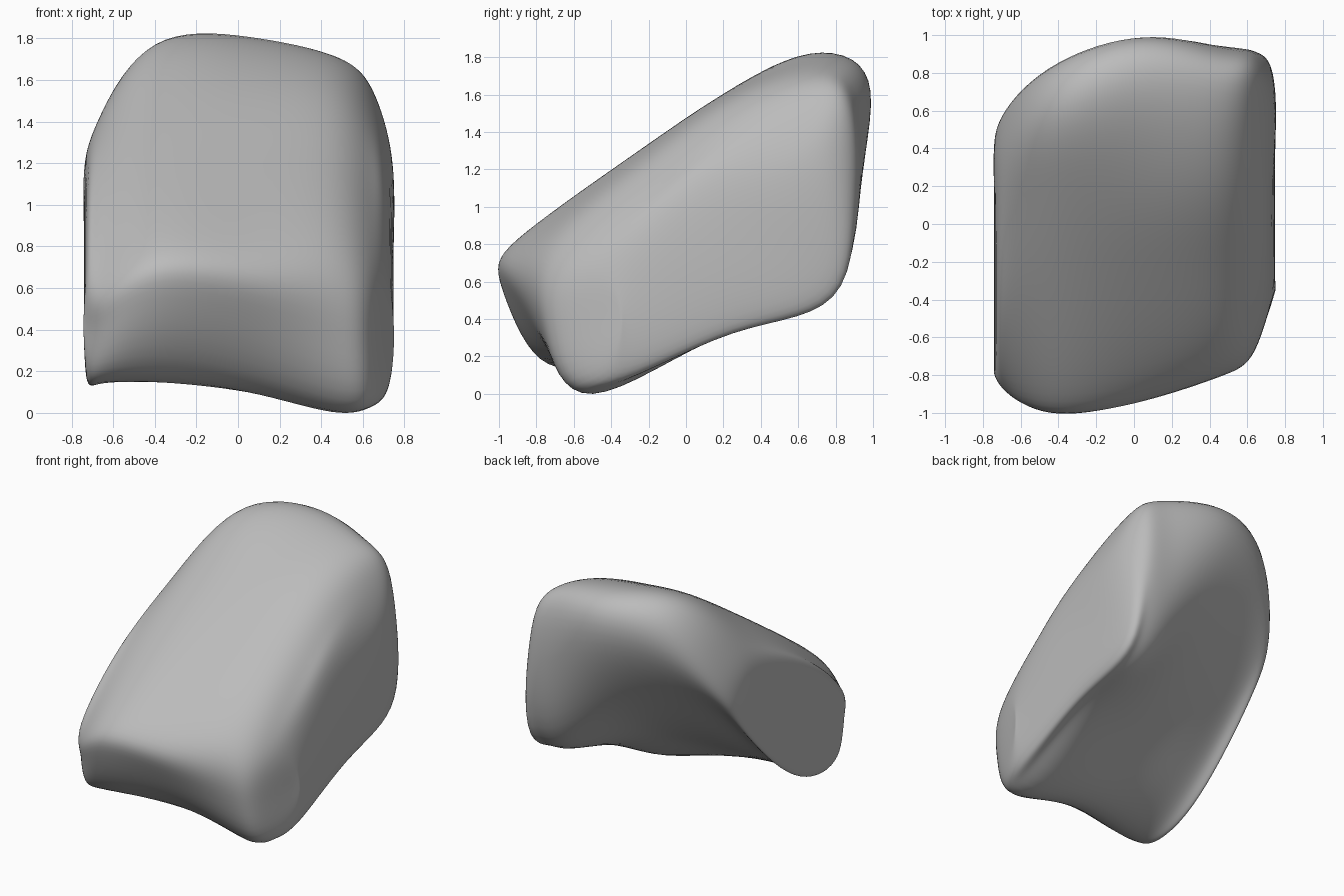
import bpy
from mathutils import Vector

default_cube = bpy.data.objects.get("Cube")
if default_cube:
    bpy.data.objects.remove(default_cube, do_unlink=True)


def make_material(name, colour):
    material = bpy.data.materials.new(name)
    material.use_nodes = True
    material.diffuse_color = colour
    material.node_tree.nodes["Principled BSDF"].inputs["Base Color"].default_value = colour
    return material


def loft(name, sections):
    """Join closed side profiles along x and close both ends with strips."""
    count = len(sections[0][1])
    points = [Vector((x, y, z)) for x, profile in sections for y, z in profile]
    faces = []
    for ring in range(len(sections) - 1):
        start, following = ring * count, (ring + 1) * count
        for i in range(count):
            j = (i + 1) % count
            faces.append((start + i, start + j, following + j, following + i))
    # End caps run as strips between the top edge and the bottom edge
    last = (len(sections) - 1) * count
    for start, flip in ((0, True), (last, False)):
        for i in range(count // 2):
            strip = [i, i + 1, count - i - 1, (count - i) % count]
            strip = list(dict.fromkeys(strip))
            if len(strip) < 3:
                continue
            cap = [start + k for k in strip]
            faces.append(cap[::-1] if flip else cap)
    mesh = bpy.data.meshes.new(name)
    mesh.from_pydata(points, [], faces)
    mesh.update()
    obj = bpy.data.objects.new(name, mesh)
    bpy.context.collection.objects.link(obj)
    return obj, points


def smoothed_points(obj):
    graph = bpy.context.evaluated_depsgraph_get()
    graph.update()
    evaluated = obj.evaluated_get(graph)
    result = [v.co.copy() for v in evaluated.to_mesh().vertices]
    evaluated.to_mesh_clear()
    return result


# Side profiles: front, four along the top, back, three along the underside
sections = [
    (-.735, [(-.79, .44), (-.77, .62), (-.4, .91), (.08, 1.14), (.36, 1.22),
             (.46, 1.08), (.28, .8), (-.26, .33), (-.71, .25)]),
    (-.66, [(-.87, .43), (-.86, .66), (-.4, 1.06), (.12, 1.35), (.47, 1.44),
            (.63, 1.21), (.33, .82), (-.25, .29), (-.74, .18)]),
    (-.4, [(-.98, .57), (-.9, .83), (-.35, 1.23), (.2, 1.59), (.65, 1.79),
           (.85, 1.49), (.46, .88), (-.15, .36), (-.7, .17)]),
    (.05, [(-.88, .5), (-.86, .81), (-.28, 1.28), (.22, 1.62), (.75, 1.82),
           (.99, 1.57), (.68, .87), (0, .4), (-.54, .11)]),
    (.45, [(-.77, .38), (-.74, .79), (-.25, 1.22), (.22, 1.56), (.7, 1.73),
           (.93, 1.48), (.81, .63), (.22, .355), (-.5, .01)]),
    (.64, [(-.66, .35), (-.61, .7), (-.2, 1.07), (.2, 1.36), (.66, 1.56),
           (.89, 1.4), (.82, .59), (.22, .35), (-.48, .04)]),
    (.735, [(-.38, .4), (-.36, .6), (-.12, .84), (.2, 1.07), (.58, 1.26),
            (.75, 1.15), (.74, .65), (.23, .42), (-.34, .18)]),
]

# Rounded, tilted boulder
boulder, targets = loft("boulder", sections)
subdivision = boulder.modifiers.new("rounding", "SUBSURF")
subdivision.levels = subdivision.render_levels = 3

# Push the cage out so that the rounded surface meets the profiles
for step in range(6):
    for vertex, target, actual in zip(boulder.data.vertices, targets, smoothed_points(boulder)):
        vertex.co += (target - actual) * .8
    boulder.data.update()

# Rest the stone on the ground
lowest = min(point.z for point in smoothed_points(boulder))
for vertex in boulder.data.vertices:
    vertex.co.z -= lowest
boulder.data.update()

boulder.data.materials.append(make_material("stone grey", (.5, .5, .5, 1)))
for polygon in boulder.data.polygons:
    polygon.use_smooth = True
